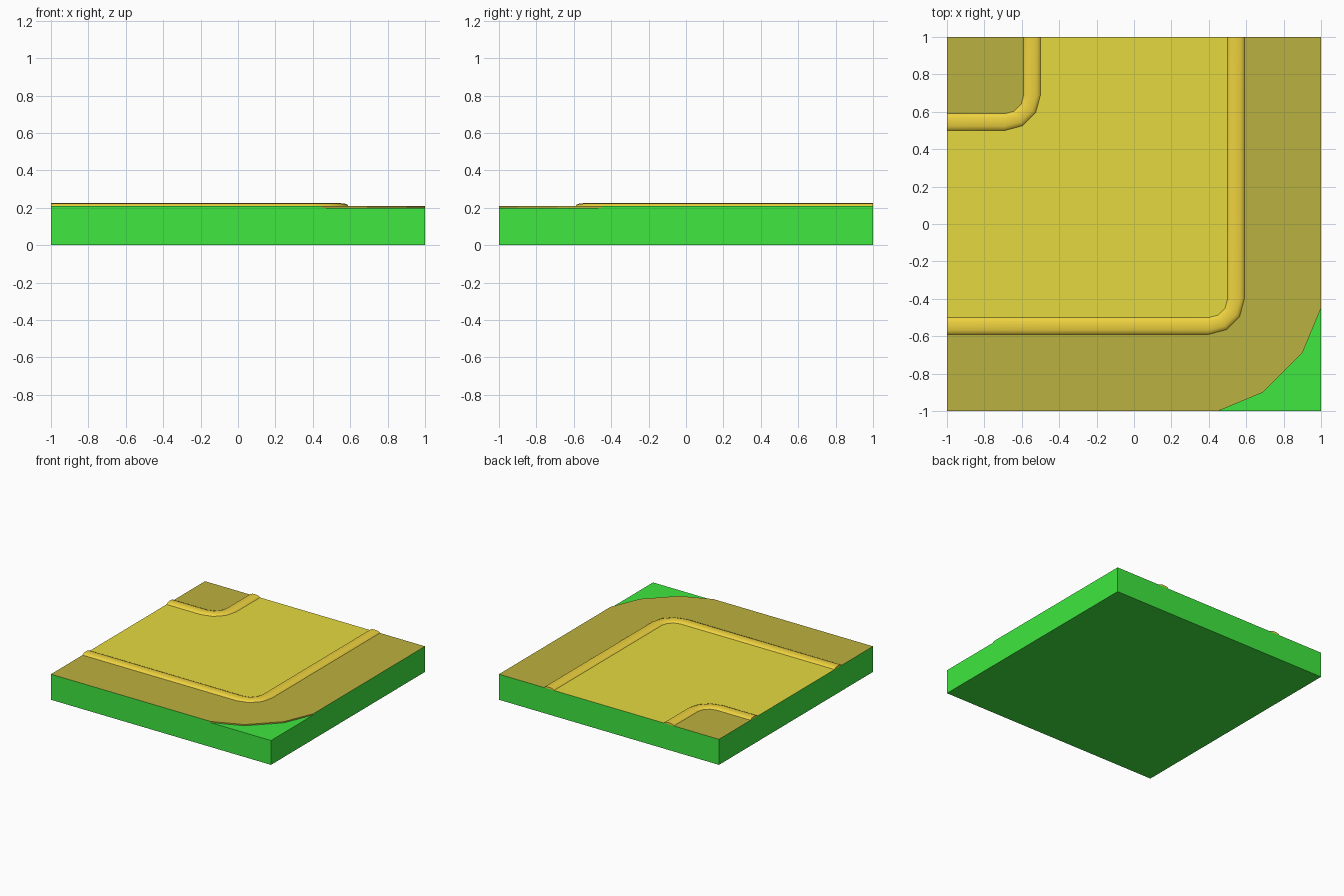
import bpy, bmesh
from math import sin, cos, pi, radians

if "Cube" in bpy.data.objects:
    bpy.data.objects.remove(bpy.data.objects["Cube"])

LOW, TOP, CURB = 0.2, 0.21, 0.225


def material(name, rgb):
    m = bpy.data.materials.new(name)
    m.diffuse_color = (*rgb, 1)
    m.use_nodes = True
    m.node_tree.nodes["Principled BSDF"].inputs["Base Color"].default_value = m.diffuse_color
    return m


GRASS = material("grass", (0.05, 0.80, 0.05))
DIRT = material("dirt", (0.50, 0.44, 0.05))
ROAD = material("road", (0.78, 0.70, 0.05))
EDGE = material("curb", (0.85, 0.64, 0.05))


def build(name, polys, mat, smooth=False):
    bm = bmesh.new()
    for p in polys:
        bm.faces.new([bm.verts.new(v) for v in p])
    bmesh.ops.remove_doubles(bm, verts=bm.verts, dist=1e-5)
    me = bpy.data.meshes.new(name)
    bm.to_mesh(me)
    bm.free()
    ob = bpy.data.objects.new(name, me)
    bpy.context.collection.objects.link(ob)
    me.materials.append(mat)
    if smooth:
        bpy.context.view_layer.objects.active = ob
        ob.select_set(True)
        bpy.ops.object.shade_smooth_by_angle(angle=radians(50))
        ob.select_set(False)
    return ob


def flat(points, z=TOP):
    return [(x, y, z) for x, y in points]


def bend(c, r):
    """Path from the left edge, round a three-segment corner, to the back edge."""
    arc = [(c + r * sin(a), -c - r * cos(a)) for a in (0, pi / 6, pi / 3, pi / 2)]
    return [(-1, -c - r)] + arc + [(c + r, 1)]


def curb(name, c, r0, r1):
    n = 6
    rows = []
    for i in range(n + 1):
        a = pi * i / n
        r = (r0 + r1) / 2 - (r1 - r0) / 2 * cos(a)
        rows.append(flat(bend(c, r), TOP + (CURB - TOP) * sin(a)))
    quads = [(p[i], q[i], q[i + 1], p[i + 1])
             for p, q in zip(rows, rows[1:]) for i in range(len(p) - 1)]
    ends = [[r[0] for r in rows][::-1], [r[-1] for r in rows]]
    build(name, quads + ends, EDGE, True)


# Grass block with a lowered front right corner
notch = [(0.45, -1), (0.69, -0.9), (0.9, -0.69), (1, -0.45)]
front = [(-1, 0), (1, 0), (1, LOW), (0.45, LOW), (0.45, TOP), (-1, TOP)]
build("grass_block", [
    flat([(-1, -1), (-1, 1), (1, 1), (1, -1)], 0),
    [(x, -1, z) for x, z in front],
    [(1, -x, z) for x, z in front][::-1],
    [(1, 1, 0), (-1, 1, 0), (-1, 1, TOP), (1, 1, TOP)],
    [(-1, 1, 0), (-1, -1, 0), (-1, -1, TOP), (-1, 1, TOP)],
    flat([(1, -1)] + notch[::-1], LOW)], GRASS)

# Dirt shoulders and the cut edge at the lowered corner
outer, inner = bend(0.4, 0.19), bend(-0.69, 0.19)
build("outer_shoulder",
      [flat([(-1, -1)] + notch + [(1, 1)] + outer[::-1])] +
      [[(*a, LOW), (*b, LOW), (*b, TOP), (*a, TOP)] for a, b in zip(notch, notch[1:])],
      DIRT)
island = bend(-0.69, 0.1)
build("inner_shoulder", [flat(island + [(-1, 1)])], DIRT)

# Road surface between the curbs
build("road_surface", [flat(bend(0.4, 0.1) + inner[::-1])], ROAD)

# Rounded curbs on both sides of the bend
curb("outer_curb", 0.4, 0.1, 0.19)
curb("inner_curb", -0.69, 0.1, 0.19)
